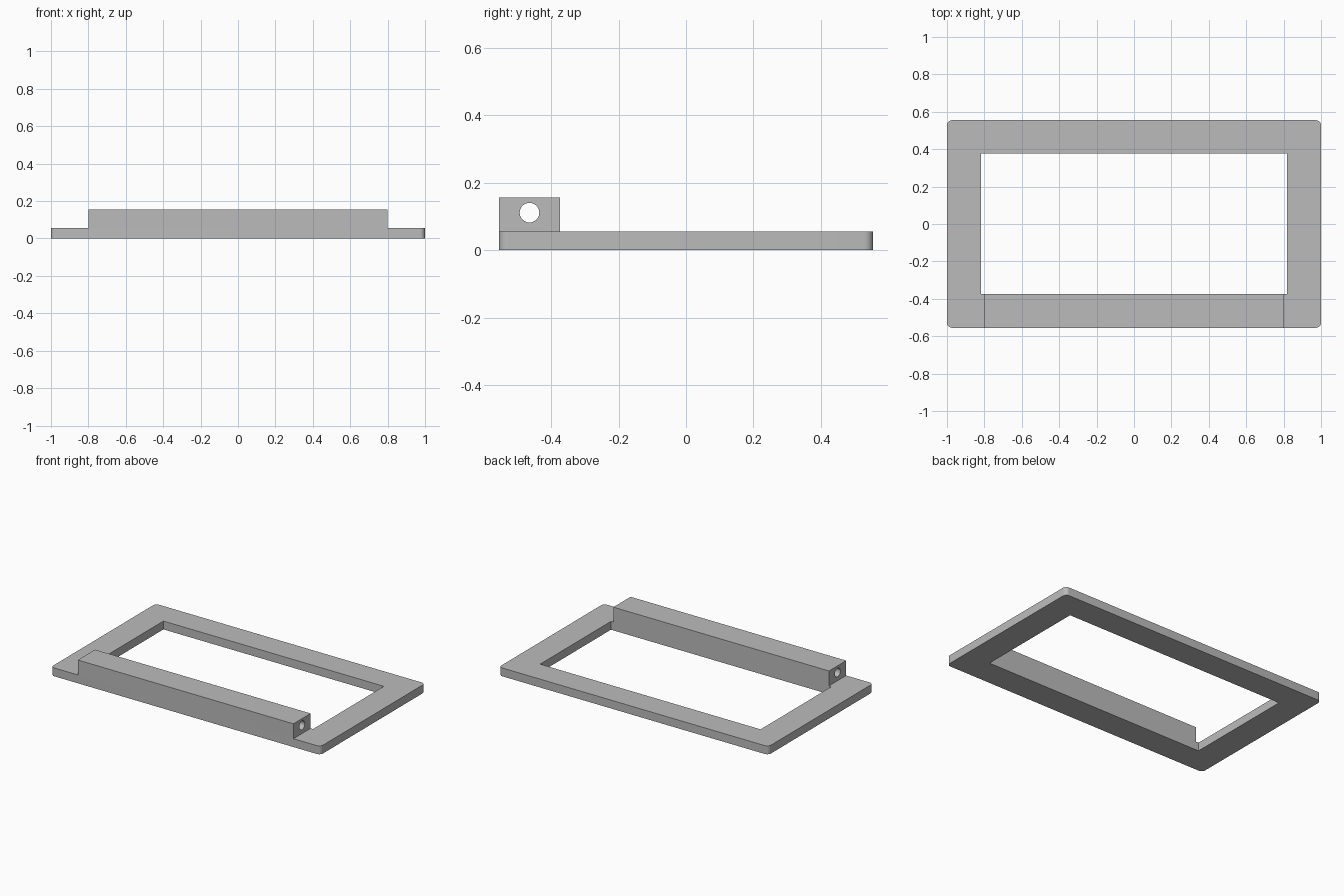
import bpy
import math

default = bpy.data.objects.get("Cube")
if default:
    bpy.data.objects.remove(default, do_unlink=True)

grey = bpy.data.materials.new("plain_grey")
grey.use_nodes = True
colour = (0.5, 0.5, 0.5, 1)
grey.diffuse_color = colour
grey.node_tree.nodes["Principled BSDF"].inputs["Base Color"].default_value = colour


def box(name, x, y, z):
    """Box spanning the given (low, high) ranges."""
    spans = (x, y, z)
    bpy.ops.mesh.primitive_cube_add(size=1, location=[sum(s) / 2 for s in spans])
    ob = bpy.context.object
    ob.name = name
    ob.scale = [s[1] - s[0] for s in spans]
    bpy.ops.object.transform_apply(location=True, rotation=False, scale=True)
    ob.data.materials.append(grey)
    return ob


def apply(ob, mod):
    bpy.ops.object.select_all(action="DESELECT")
    ob.select_set(True)
    bpy.context.view_layer.objects.active = ob
    bpy.ops.object.modifier_apply(modifier=mod.name)


def cut(ob, cutter):
    cutter.hide_render = True
    mod = ob.modifiers.new("cut", "BOOLEAN")
    mod.operation = "DIFFERENCE"
    mod.solver = "EXACT"
    mod.object = cutter
    apply(ob, mod)
    bpy.data.objects.remove(cutter, do_unlink=True)
    bpy.ops.object.shade_smooth_by_angle(angle=math.radians(30))


FRONT, BAR_BACK, PLATE_TOP = -0.555, -0.373, 0.056

# Flat frame with rounded upright corners
frame = box("base_frame", (-1, 1), (FRONT, -FRONT), (0, PLATE_TOP))
weights = frame.data.attributes.new("bevel_weight_edge", "FLOAT", "EDGE")
for edge in frame.data.edges:
    a, b = (frame.data.vertices[i].co for i in edge.vertices)
    weights.data[edge.index].value = 1.0 if abs(a.z - b.z) > 0.01 else 0.0
bevel = frame.modifiers.new("round_corners", "BEVEL")
bevel.limit_method = "WEIGHT"
bevel.width = 0.027
bevel.segments = 8
apply(frame, bevel)
cut(frame, box("window_cutter", (-0.818, 0.818), (BAR_BACK, 0.378), (-0.1, 0.2)))

# Raised bar along the front edge, bored lengthwise
bar = box("front_bar", (-0.8, 0.8), (FRONT, BAR_BACK), (PLATE_TOP, 0.156))
bpy.ops.mesh.primitive_cylinder_add(vertices=48, radius=0.029, depth=2,
                                    location=(0, -0.464, 0.111),
                                    rotation=(0, math.pi / 2, 0))
cut(bar, bpy.context.object)
